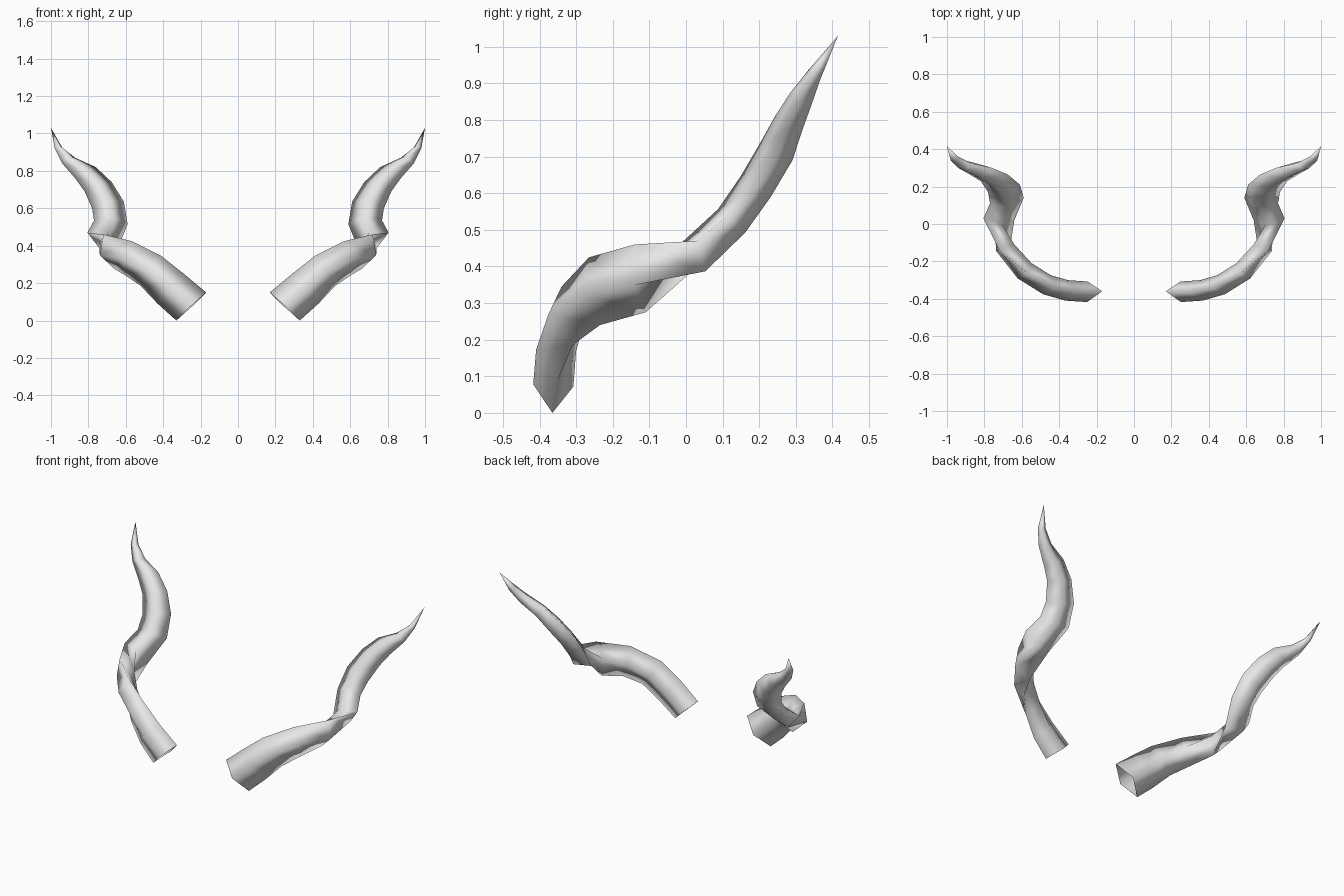
import bpy
import bmesh
from mathutils import Vector

cube = bpy.data.objects.get("Cube")
if cube:
    bpy.data.objects.remove(cube, do_unlink=True)

# One pale grey for both horns
horn_grey = bpy.data.materials.new("pale_grey")
horn_grey.use_nodes = True
grey = (0.8, 0.8, 0.8, 1)
horn_grey.diffuse_color = grey
horn_grey.node_tree.nodes["Principled BSDF"].inputs["Base Color"].default_value = grey

# Two opposite edges of the twisted horn, from the open root to the last ring
crown_rail = [(.17, -.36, .15), (.29, -.36, .25), (.41, -.34, .345), (.57, -.265, .425),
              (.72, -.14, .46), (.805, .03, .47), (.77, .11, .535), (.78, .17, .6),
              (.82, .23, .69), (.87, .26, .76), (.94, .3, .84), (.98, .34, .92)]
keel_rail = [(.33, -.365, 0), (.43, -.35, .09), (.52, -.31, .185), (.6, -.235, .24),
             (.66, -.11, .275), (.64, .02, .39), (.59, .14, .515), (.61, .21, .635),
             (.675, .265, .74), (.76, .3, .82), (.87, .325, .87), (.94, .36, .925)]
tip_point = Vector((1, .415, 1.03))
half_thickness = [.055] * 6 + [.05] * 3 + [.042, .034, .022]


def diamond_rings():
    """Four-cornered sections spanning the two rails."""
    crowns = [Vector(p) for p in crown_rail]
    keels = [Vector(p) for p in keel_rail]
    centres = [(a + c) / 2 for a, c in zip(crowns, keels)] + [tip_point]
    for i, (crown, keel) in enumerate(zip(crowns, keels)):
        tangent = centres[i + 1] - centres[max(i - 1, 0)]
        side = tangent.cross(crown - keel).normalized() * half_thickness[i]
        yield [crown, centres[i] + side, keel, centres[i] - side]


def make_horn(name, side):
    bm = bmesh.new()

    def add_vertex(point):
        return bm.verts.new((point.x * side, point.y, point.z))

    rings = [[add_vertex(p) for p in ring] for ring in diamond_rings()]

    # Walls between neighbouring rings; the root stays open
    for lower, upper in zip(rings, rings[1:]):
        for j in range(4):
            k = (j + 1) % 4
            bm.faces.new((lower[j], lower[k], upper[k], upper[j]))

    # Pointed end
    tip = add_vertex(tip_point)
    for j in range(4):
        bm.faces.new((rings[-1][j], rings[-1][(j + 1) % 4], tip))

    bmesh.ops.recalc_face_normals(bm, faces=bm.faces)
    for face in bm.faces:
        face.smooth = True
    mesh = bpy.data.meshes.new(name)
    bm.to_mesh(mesh)
    bm.free()
    mesh.materials.append(horn_grey)
    horn = bpy.data.objects.new(name, mesh)
    bpy.context.collection.objects.link(horn)


make_horn("left_horn", 1)
make_horn("right_horn", -1)
